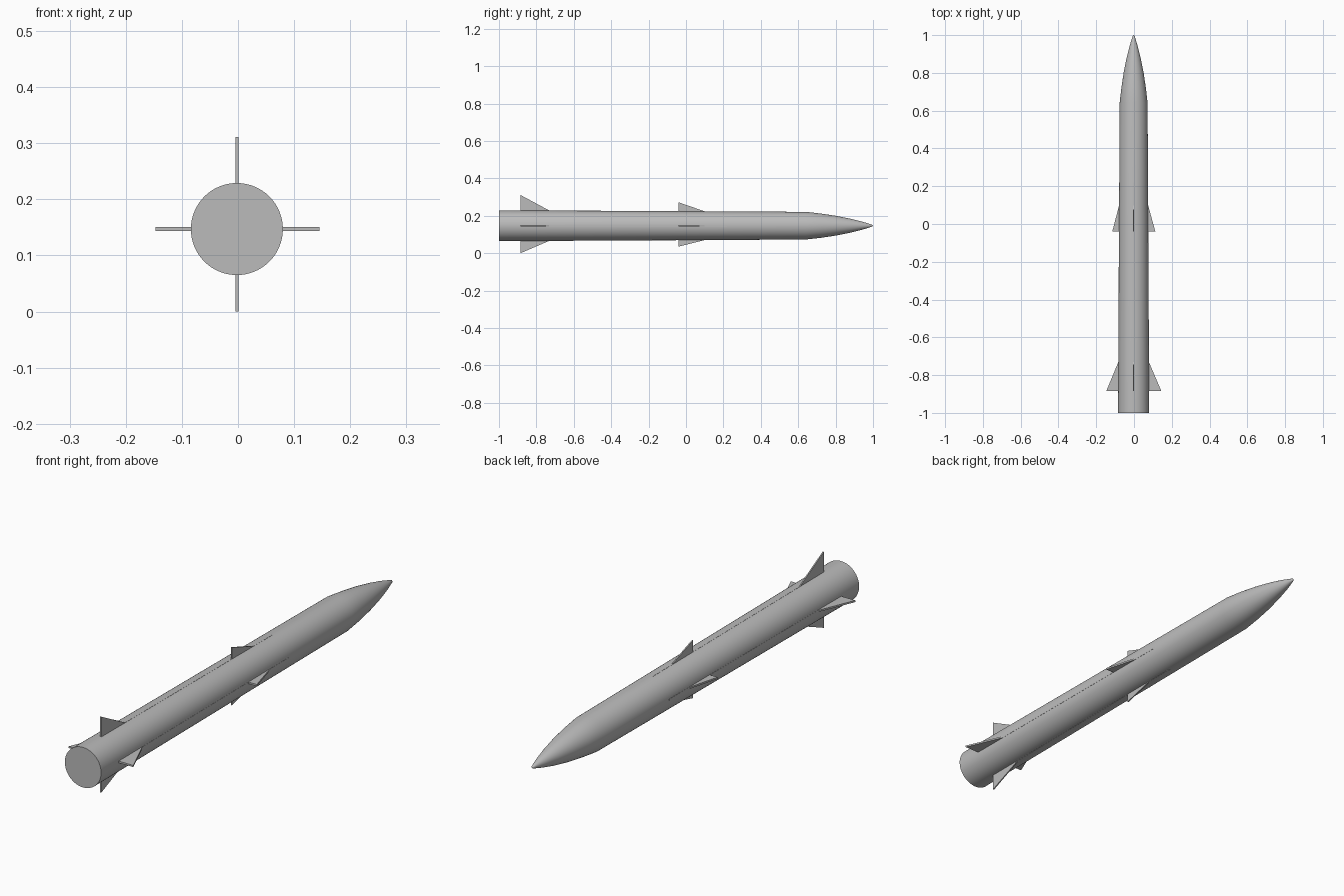
import bpy, bmesh, math

cube = bpy.data.objects.get("Cube")
if cube:
    bpy.data.objects.remove(cube, do_unlink=True)

CX, CZ = -0.002, 0.147      # body axis
SIDES = 64

grey = bpy.data.materials.new("metal_grey")
grey.use_nodes = True
colour = (0.5, 0.5, 0.5, 1)
grey.diffuse_color = colour
grey.node_tree.nodes["Principled BSDF"].inputs["Base Color"].default_value = colour


def add_object(name, bm):
    bmesh.ops.recalc_face_normals(bm, faces=bm.faces)
    mesh = bpy.data.meshes.new(name)
    bm.to_mesh(mesh)
    bm.free()
    mesh.materials.append(grey)
    obj = bpy.data.objects.new(name, mesh)
    bpy.context.collection.objects.link(obj)
    return obj


def body_radius(y):
    return 0.082 - 0.008 * (y + 1) / 1.64


# Body: tapered tube with a curved nose, lofted along y
profile = [(-1, 0.082), (0.64, 0.074), (0.72, 0.065), (0.8, 0.053),
           (0.88, 0.037), (0.94, 0.022), (0.98, 0.010), (0.995, 0.005)]
bm = bmesh.new()
rings = []
for y, r in profile:
    angles = [2 * math.pi * i / SIDES for i in range(SIDES)]
    rings.append([bm.verts.new((CX + r * math.cos(a), y, CZ + r * math.sin(a)))
                  for a in angles])
for a, b in zip(rings, rings[1:]):
    for i in range(SIDES):
        j = (i + 1) % SIDES
        bm.faces.new((a[i], a[j], b[j], b[i]))
bm.faces.new(rings[0])
tip = bm.verts.new((CX, 1, CZ))
for i in range(SIDES):
    bm.faces.new((rings[-1][i], rings[-1][(i + 1) % SIDES], tip))
body = add_object("body", bm)
bpy.context.view_layer.objects.active = body
body.select_set(True)
bpy.ops.object.shade_smooth_by_angle(angle=math.radians(35))
body.select_set(False)


# Flat plate standing out from the body axis in one of four directions
def add_plate(name, outline, direction, thickness):
    dx, dz = direction
    bm = bmesh.new()
    sides = []
    for t in (-thickness / 2, thickness / 2):
        sides.append([bm.verts.new((CX + dx * r + dz * t, y, CZ + dz * r + dx * t))
                      for y, r in outline])
    bm.faces.new(sides[0])
    bm.faces.new(sides[1])
    n = len(outline)
    for i in range(n):
        j = (i + 1) % n
        bm.faces.new((sides[0][i], sides[0][j], sides[1][j], sides[1][i]))
    add_object(name, bm)


# name: direction, rear span, front span, thickness
places = {
    "top": ((0, 1), 0.164, 0.125, 0.005),
    "bottom": ((0, -1), 0.147, 0.112, 0.005),
    "left": ((1, 0), 0.147, 0.115, 0.007),
    "right": ((-1, 0), 0.145, 0.113, 0.007),
}
for side, (direction, rear, front, thick) in places.items():
    for name, span, y0, y1 in (("rear_fin", rear, -0.885, -0.73),
                               ("middle_fin", front, -0.04, 0.10)):
        outline = [(y0, 0.06), (y1, 0.06), (y1, body_radius(y1)), (y0, span)]
        add_plate(f"{side}_{name}", outline, direction, thick)
    # Low strake nearly flush with the skin, joining the fins
    strake = [(y, body_radius(y) + 0.0005) for y in (-0.885, 0.22)]
    add_plate(f"{side}_strake", [(-0.885, 0.06), (0.22, 0.06)] + strake[::-1],
              direction, thick)
